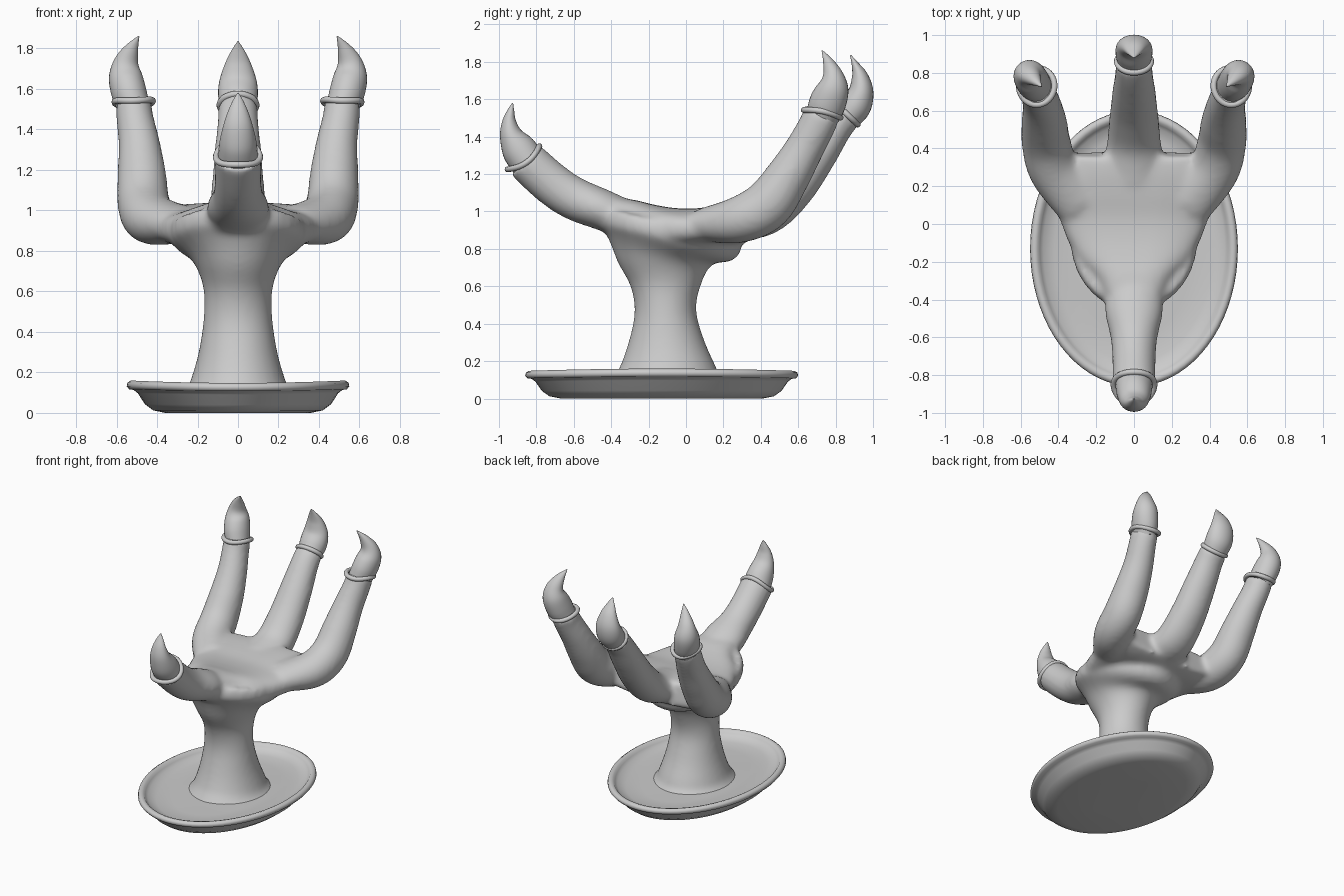
import bpy, bmesh, math
from mathutils import Vector


def spline(keys, steps=6):
    """Catmull-Rom through rows of (x, y, z, rx, ry)."""
    k = [keys[0]] + list(keys) + [keys[-1]]
    out = []
    for i in range(1, len(k) - 2):
        for s in range(steps):
            t = s / steps
            out.append([0.5 * (2 * b + (c - a) * t + (2 * a - 5 * b + 4 * c - d) * t * t
                               + (3 * b - a - 3 * c + d) * t ** 3)
                        for a, b, c, d in zip(*k[i - 1:i + 3])])
    out.append(list(keys[-1]))
    return out


def frame(t):
    t = t.normalized()
    side = (Vector((1, 0, 0)) - t * t.x).normalized()
    return side, t.cross(side)


def loft(bm, rings, closed=False):
    rv = [[bm.verts.new(p) for p in r] for r in rings]
    n = len(rv[0])
    pairs = list(zip(rv, rv[1:])) + ([(rv[-1], rv[0])] if closed else [])
    for a, b in pairs:
        for i in range(n):
            bm.faces.new((a[i], a[(i + 1) % n], b[(i + 1) % n], b[i]))
    if not closed:
        bm.faces.new(rv[0][::-1])
        bm.faces.new(rv[-1])


def tube(bm, keys, n=28, p=1.0):
    """Sweep an ellipse (p < 1 squares it off) along a smooth path."""
    pts = spline(keys)
    pos = [Vector(q[:3]) for q in pts]
    rings = []
    for i, q in enumerate(pts):
        s, u = frame(pos[min(i + 1, len(pos) - 1)] - pos[max(i - 1, 0)])
        ring = []
        for j in range(n):
            a = math.tau * j / n
            c, d = math.cos(a), math.sin(a)
            c, d = math.copysign(abs(c) ** p, c), math.copysign(abs(d) ** p, d)
            ring.append(pos[i] + s * c * max(q[3], 0.002) + u * d * max(q[4], 0.002))
        rings.append(ring)
    loft(bm, rings)


def cuff(bm, center, axis, rx, ry, r=0.016, bend=0.012):
    """Thin ring around a fingertip, slightly saddle shaped."""
    t = Vector(axis).normalized()
    s, u = frame(t)
    rings = []
    for i in range(40):
        a = math.tau * i / 40
        out = s * math.cos(a) + u * math.sin(a)
        c = Vector(center) + s * rx * math.cos(a) + u * ry * math.sin(a) + t * bend * math.cos(2 * a)
        rings.append([c + out * r * math.cos(b) + t * r * math.sin(b)
                      for b in (math.tau * j / 10 for j in range(10))])
    loft(bm, rings, closed=True)


def finish(bm, name, mirror=False, angle=60):
    bmesh.ops.recalc_face_normals(bm, faces=bm.faces)
    me = bpy.data.meshes.new(name)
    bm.to_mesh(me)
    bm.free()
    ob = bpy.data.objects.new(name, me)
    bpy.context.collection.objects.link(ob)
    if mirror:
        ob.modifiers.new("mirror", 'MIRROR').use_mirror_merge = False
    bpy.ops.object.select_all(action='DESELECT')
    ob.select_set(True)
    bpy.context.view_layer.objects.active = ob
    bpy.ops.object.shade_smooth_by_angle(angle=math.radians(angle))
    return ob


# Oval dish base: rings of (inset from the outline, height)
bm = bmesh.new()
profile = [(0.50, 0.0), (0.19, 0.0), (0.13, 0.012), (0.09, 0.04), (0.055, 0.09), (0.035, 0.105),
           (0.012, 0.108), (0.0, 0.122), (0.004, 0.138), (0.02, 0.148), (0.04, 0.143),
           (0.052, 0.128), (0.07, 0.112), (0.13, 0.096), (0.25, 0.092), (0.50, 0.10)]
rings = []
for inset, z in profile:
    rings.append([((0.55 - inset) * math.cos(a), -0.13 + (0.73 - inset) * math.sin(a),
                   z * (1 + 0.08 * math.cos(a) ** 2))
                  for a in (math.tau * i / 72 for i in range(72))])
loft(bm, rings)
finish(bm, "dish_base")

# Hand: stem, palm, thumb and fingers fused into one skin
bm = bmesh.new()
tube(bm, [(0, -0.10, 0.07, 0.31, 0.33), (0, -0.10, 0.11, 0.26, 0.29), (0, -0.10, 0.16, 0.235, 0.262),
          (0, -0.105, 0.30, 0.195, 0.205), (0, -0.11, 0.47, 0.17, 0.165), (0, -0.11, 0.62, 0.172, 0.195),
          (0, -0.11, 0.75, 0.225, 0.275), (0, -0.09, 0.85, 0.33, 0.38), (0, -0.07, 0.93, 0.33, 0.38)])
tube(bm, [(0, -0.50, 1.01, 0.11, 0.08), (0, -0.40, 0.98, 0.15, 0.10), (0, -0.30, 0.95, 0.20, 0.115),
          (0, -0.20, 0.925, 0.29, 0.115), (0, -0.08, 0.91, 0.355, 0.11), (0, 0.04, 0.91, 0.40, 0.105),
          (0, 0.17, 0.925, 0.46, 0.105), (0, 0.28, 0.935, 0.47, 0.105), (0, 0.37, 0.95, 0.42, 0.09)],
     p=0.75)
thumb = [(0, -0.30, 0.95, 0.13, 0.10), (0, -0.45, 1.01, 0.155, 0.11), (0, -0.60, 1.07, 0.125, 0.115),
         (0, -0.72, 1.15, 0.115, 0.115), (0, -0.86, 1.275, 0.115, 0.112)]
middle = [(0, 0.22, 0.94, 0.17, 0.10), (0, 0.42, 0.985, 0.145, 0.115), (0, 0.57, 1.12, 0.13, 0.115),
          (0, 0.70, 1.30, 0.115, 0.105), (0, 0.80, 1.45, 0.10, 0.092), (0, 0.86, 1.52, 0.098, 0.088)]
outer = [(0.27, 0.10, 0.93, 0.14, 0.09), (0.42, 0.28, 0.955, 0.135, 0.125), (0.465, 0.43, 1.03, 0.13, 0.135),
         (0.475, 0.54, 1.18, 0.12, 0.12), (0.488, 0.63, 1.33, 0.103, 0.105),
         (0.51, 0.70, 1.46, 0.092, 0.10), (0.515, 0.73, 1.53, 0.092, 0.10)]
for path in (thumb, middle, outer, [(-k[0],) + k[1:] for k in outer]):
    tube(bm, path)
hand = finish(bm, "hand")
fuse = hand.modifiers.new("fuse", 'REMESH')
fuse.mode = 'VOXEL'
fuse.voxel_size = 0.016
fuse.use_smooth_shade = True
soft = hand.modifiers.new("soften", 'SMOOTH')
soft.factor, soft.iterations = 0.5, 14

# Cuffs around the fingertips
for name, c, axis, rx, ry, bend, mir in (
        ("thumb_cuff", (0, -0.86, 1.275), (0, -0.58, 0.8), 0.108, 0.105, -0.015, False),
        ("middle_finger_cuff", (0, 0.86, 1.52), (0, 0.68, 0.72), 0.09, 0.08, 0.0, False),
        ("outer_finger_cuffs", (0.515, 0.73, 1.53), (0.03, 0.2, 0.97), 0.094, 0.10, 0.008, True)):
    bm = bmesh.new()
    cuff(bm, c, axis, rx, ry, bend=bend)
    finish(bm, name, mir)

# Curved claws
for name, path, mir in (
        ("thumb_claw", [(0, -0.84, 1.255, 0.10, 0.095), (0, -0.895, 1.335, 0.092, 0.092),
                        (0, -0.935, 1.41, 0.075, 0.062), (0, -0.945, 1.48, 0.053, 0.038),
                        (0, -0.936, 1.54, 0.027, 0.018), (0, -0.927, 1.58, 0.003, 0.003)], False),
        ("middle_finger_claw", [(0, 0.85, 1.50, 0.085, 0.078), (0, 0.905, 1.565, 0.098, 0.085),
                                (0, 0.935, 1.64, 0.092, 0.068), (0, 0.93, 1.72, 0.066, 0.045),
                                (0, 0.905, 1.785, 0.035, 0.02), (0, 0.88, 1.835, 0.003, 0.003)], False),
        ("outer_finger_claws", [(0.515, 0.73, 1.51, 0.08, 0.09), (0.538, 0.757, 1.58, 0.087, 0.098),
                                (0.555, 0.785, 1.66, 0.083, 0.085), (0.552, 0.785, 1.73, 0.062, 0.055),
                                (0.525, 0.76, 1.80, 0.034, 0.028), (0.49, 0.728, 1.86, 0.003, 0.003)], True)):
    bm = bmesh.new()
    tube(bm, path)
    finish(bm, name, mir)
